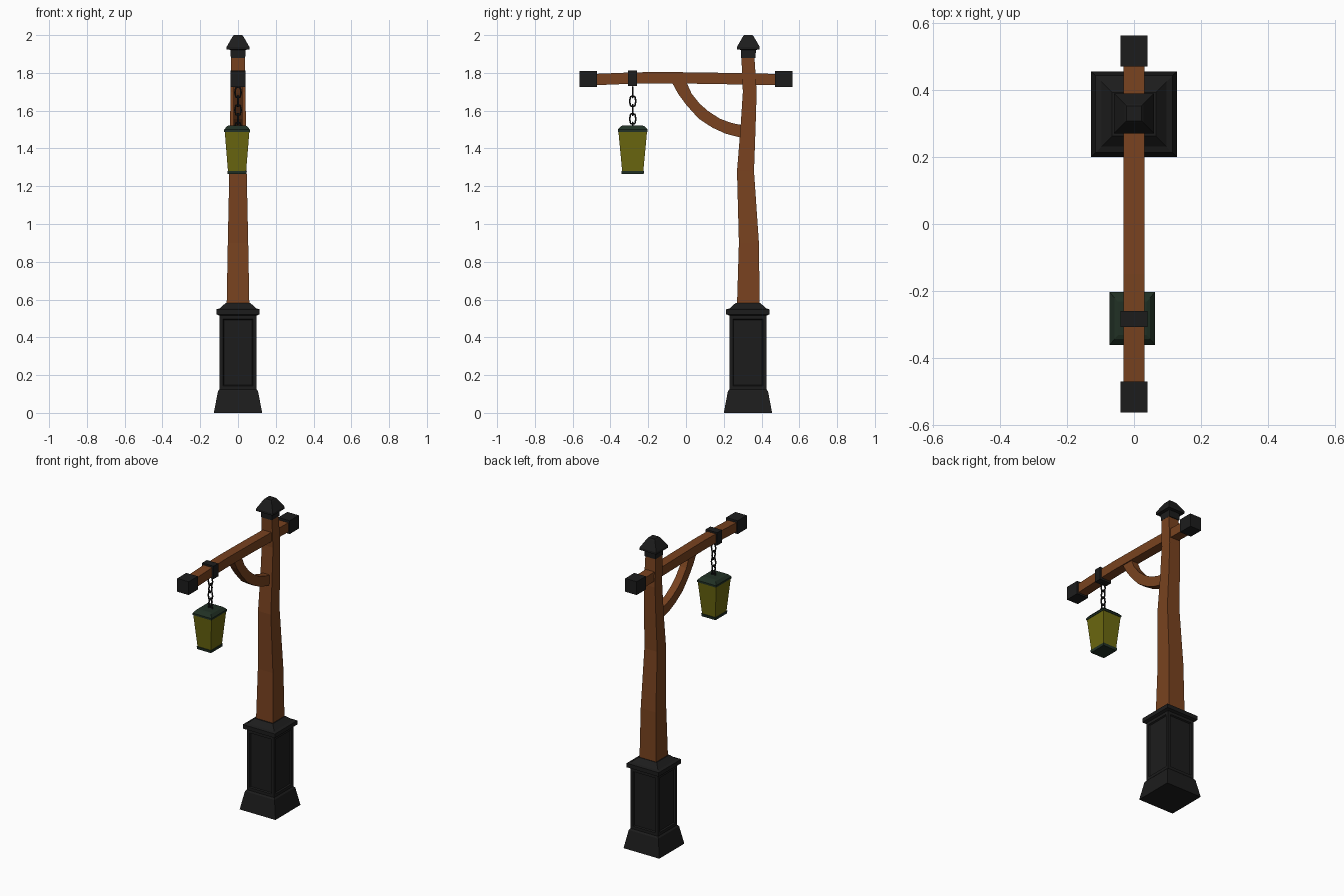
import bpy, bmesh, math

if "Cube" in bpy.data.objects:
    bpy.data.objects.remove(bpy.data.objects["Cube"])

def material(name, rgb):
    m = bpy.data.materials.new(name)
    m.diffuse_color = (*rgb, 1)
    m.use_nodes = True
    m.node_tree.nodes["Principled BSDF"].inputs["Base Color"].default_value = m.diffuse_color
    return m

WOOD = material("wood", (0.19, 0.055, 0.014))
IRON = material("iron", (0.012, 0.012, 0.012))
GREEN = material("green_metal", (0.015, 0.03, 0.018))
GLASS = material("glass", (0.15, 0.14, 0.005))

def loft(name, rings, mat, cx=0.0, panel=None):
    """Skin rectangular rings ((y,z) start, (y,z) end, half x width); cap both ends."""
    bm = bmesh.new()
    loops = []
    for a, b, hx in rings:
        loops.append([bm.verts.new((cx + s * hx, p[0], p[1]))
                      for s, p in ((-1, a), (1, a), (1, b), (-1, b))])
    bm.faces.new(loops[0])
    bm.faces.new(loops[-1])
    inset = []
    for k, (lo, hi) in enumerate(zip(loops, loops[1:])):
        for i in range(4):
            j = (i + 1) % 4
            f = bm.faces.new((lo[i], lo[j], hi[j], hi[i]))
            if k == panel:
                inset.append(f)
    bmesh.ops.recalc_face_normals(bm, faces=bm.faces)
    if inset:
        bmesh.ops.inset_individual(bm, faces=inset, thickness=0.026, depth=0)
        bmesh.ops.inset_individual(bm, faces=inset, thickness=0.006, depth=-0.009)
    me = bpy.data.meshes.new(name)
    bm.to_mesh(me)
    bm.free()
    me.materials.append(mat)
    ob = bpy.data.objects.new(name, me)
    bpy.context.collection.objects.link(ob)
    return ob

def stack(name, profile, mat, cy, cx=0.0, ratio=1.0, panel=None):
    """Square tower from (z, half width) steps; ratio narrows it in x."""
    return loft(name, [((cy - h, z), (cy + h, z), h * ratio) for z, h in profile],
                mat, cx, panel)

def box(name, y0, y1, z0, z1, hx, mat):
    return loft(name, [((y0, z0), (y1, z0), hx), ((y0, z1), (y1, z1), hx)], mat)

# Pedestal with recessed panels
stack("pedestal", [(0, .128), (.115, .106), (.125, .098), (.515, .098), (.522, .115),
                   (.548, .115), (.553, .097), (.582, .065)], IRON, .328, panel=2)

# Crooked post: z, front y, back y, half width
post = [(.57, .27, .39, .06), (.9, .28, .386, .054), (1.28, .27, .36, .046),
        (1.5, .288, .368, .042), (1.7, .301, .374, .04), (1.89, .293, .362, .037)]
loft("post", [((a, z), (b, z), h) for z, a, b, h in post], WOOD)

# Post cap
stack("post_cap", [(1.88, .038), (1.922, .04), (1.924, .06), (1.938, .06),
                   (1.992, .029), (2.0, .022)], IRON, .33)

# Bowed arm
arm = [(-.5, 1.764), (-.3, 1.772), (-.15, 1.775), (.1, 1.772), (.32, 1.768), (.5, 1.764)]
loft("arm", [((y, z - .03), (y, z + .03), .031) for y, z in arm], WOOD)
box("arm_end_front", -.563, -.47, 1.724, 1.81, .041, IRON)
box("arm_end_back", .47, .563, 1.724, 1.81, .041, IRON)
box("arm_band", -.308, -.26, 1.73, 1.813, .041, IRON)

# Curved brace: lower edge, upper edge
brace = [((-.08, 1.76), (-.002, 1.76)), ((-.042, 1.69), (.03, 1.69)),
         ((.002, 1.63), (.074, 1.635)), ((.068, 1.557), (.118, 1.597)),
         ((.14, 1.51), (.18, 1.557)), ((.21, 1.478), (.24, 1.535)),
         ((.3, 1.455), (.31, 1.52))]
loft("brace", [(a, b, .024) for a, b in brace], WOOD)

# Chain of alternating links
LY = -.282
for i in range(5):
    bpy.ops.mesh.primitive_torus_add(major_segments=8, minor_segments=5,
                                     major_radius=.016, minor_radius=.005)
    link = bpy.context.object
    link.name = f"chain_link_{i + 1}"
    for v in link.data.vertices:
        if abs(v.co.y) > .006:
            v.co.y += math.copysign(.012, v.co.y)
    link.rotation_euler = (math.pi / 2, 0, math.pi / 2 if i % 2 else 0)
    link.location = (0, LY, 1.697 - i * .0468)
    link.data.materials.append(IRON)

# Lantern
LX, R = -.005, .86
stack("lantern_glass", [(1.28, .056), (1.492, .076)], GLASS, LY, LX, R)
stack("lantern_roof", [(1.488, .079), (1.5, .079), (1.518, .062), (1.522, .05)],
      GREEN, LY, LX, R)
stack("lantern_base", [(1.264, .058), (1.281, .06)], GREEN, LY, LX, R)
